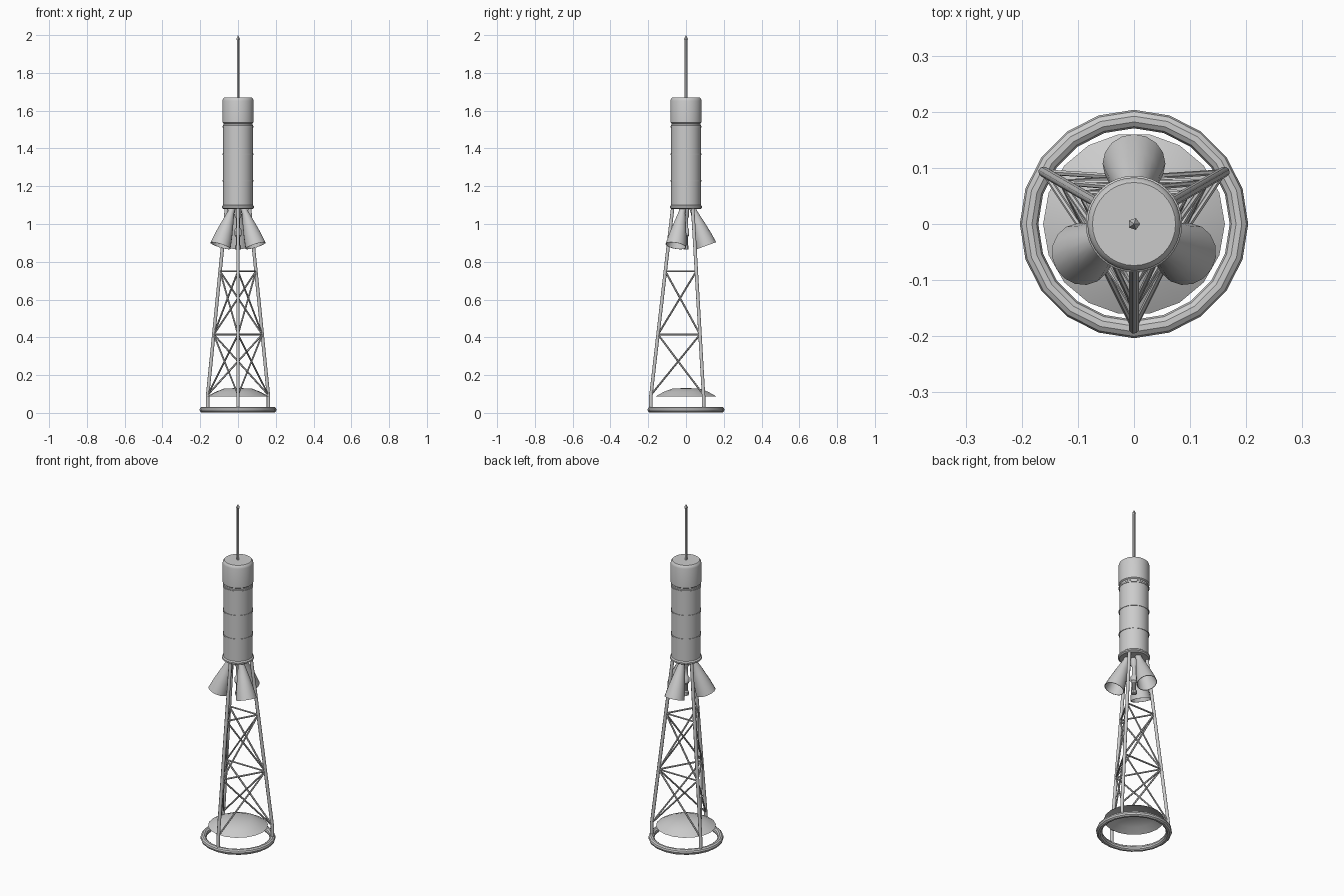
import bpy, bmesh, math
from mathutils import Vector

if "Cube" in bpy.data.objects:
    bpy.data.objects.remove(bpy.data.objects["Cube"])

ANGLES = [math.radians(a) for a in (-90, 30, 150)]


def finish(bm, name, angle=35):
    bmesh.ops.recalc_face_normals(bm, faces=bm.faces[:])
    mesh = bpy.data.meshes.new(name)
    bm.to_mesh(mesh)
    bm.free()
    ob = bpy.data.objects.new(name, mesh)
    bpy.context.collection.objects.link(ob)
    bpy.ops.object.select_all(action='DESELECT')
    ob.select_set(True)
    bpy.context.view_layer.objects.active = ob
    bpy.ops.object.shade_smooth_by_angle(angle=math.radians(angle))
    return ob


def lathe(name, profile, sides):
    """Revolve (radius, z) points about the z axis."""
    bm = bmesh.new()
    vs = [bm.verts.new((r, 0, z)) for r, z in profile]
    es = [bm.edges.new(p) for p in zip(vs, vs[1:])]
    bmesh.ops.spin(bm, geom=vs + es, axis=(0, 0, 1), cent=(0, 0, 0),
                   angle=math.tau, steps=sides, use_duplicate=False)
    bmesh.ops.remove_doubles(bm, verts=bm.verts[:], dist=1e-5)
    return finish(bm, name)


def tube(name, points, radius, sides=8):
    """Round bar following a path of points."""
    bm = bmesh.new()
    pts = [Vector(p) for p in points]
    rings = []
    for i, p in enumerate(pts):
        d = (pts[min(i + 1, len(pts) - 1)] - pts[max(i - 1, 0)]).normalized()
        u = d.cross(Vector((0.31, 0.87, 0.05))).normalized()
        v = d.cross(u)
        rings.append([bm.verts.new(p + radius * (u * math.cos(k * math.tau / sides)
                      + v * math.sin(k * math.tau / sides))) for k in range(sides)])
    for a, b in zip(rings, rings[1:]):
        for k in range(sides):
            j = (k + 1) % sides
            bm.faces.new((a[k], a[j], b[j], b[k]))
    bm.faces.new(rings[0])
    bm.faces.new(rings[-1])
    return finish(bm, name, 50)


def leg_point(i, z):
    r = 0.186 if z < 0.09 else 0.186 + (0.07 - 0.186) * (z - 0.09) / 1.0
    a = ANGLES[i % 3]
    return Vector((r * math.cos(a), r * math.sin(a), z))


# ground ring
lathe("base_ring", [(0.187 + 0.0165 * math.cos(k * math.tau / 10),
                     0.0165 + 0.0165 * math.sin(k * math.tau / 10))
                    for k in range(11)], 20)

# shallow dish above the ring
lathe("blast_dish", [(0.162, 0.088), (0.12, 0.111), (0.075, 0.128), (0, 0.132)], 18)

# three legs with cross bracing
levels = [0.095, 0.415, 0.75]
for i in range(3):
    tube(f"leg_{i + 1}", [leg_point(i, z) for z in (0.02, 0.09, 1.09)], 0.0095)
    for z in levels[1:]:
        tube("cross_bar", [leg_point(i, z), leg_point(i + 1, z)], 0.005, 6)
    for lo, hi in zip(levels, levels[1:]):
        tube("diagonal_brace", [leg_point(i, lo), leg_point(i + 1, hi)], 0.005, 6)
        tube("diagonal_brace", [leg_point(i + 1, lo), leg_point(i, hi)], 0.005, 6)

# three tilted open nozzles between the legs
for i, a in enumerate(ANGLES):
    nozzle = lathe(f"nozzle_{i + 1}", [(0, 0.02), (0.017, 0.02), (0.018, -0.01), (0.032, -0.07),
                                       (0.046, -0.135), (0.056, -0.197), (0.053, -0.197),
                                       (0.043, -0.135), (0.014, -0.01), (0, -0.01)], 16)
    a += math.pi
    nozzle.rotation_euler = (0, -math.radians(20), a)
    nozzle.location = (0.04 * math.cos(a), 0.04 * math.sin(a), 1.07)

# central feed pipe
lathe("feed_pipe", [(0, 1.09), (0.018, 1.09), (0.018, 1.04), (0.011, 1.03), (0.011, 0.98),
                    (0.018, 0.97), (0.018, 0.94), (0.010, 0.93), (0.010, 0.89),
                    (0.015, 0.885), (0.015, 0.865), (0, 0.865)], 10)

# main cylinder with base flange, groove and bevelled cap
lathe("body", [(0, 1.08), (0.078, 1.08), (0.086, 1.086), (0.086, 1.094), (0.079, 1.10),
               (0.079, 1.522), (0.076, 1.525), (0.076, 1.533), (0.083, 1.538),
               (0.083, 1.652), (0.080, 1.663), (0.074, 1.669), (0, 1.669)], 32)

# thin bands around the body
for z in (1.23, 1.37, 1.515):
    lathe("body_band", [(0.078, z - 0.004), (0.082, z - 0.004),
                        (0.082, z + 0.004), (0.078, z + 0.004)], 32)

# five-sided antenna with pointed tip
lathe("antenna", [(0, 1.66), (0.008, 1.66), (0.008, 1.975), (0.011, 1.98), (0, 2.0)], 5)
